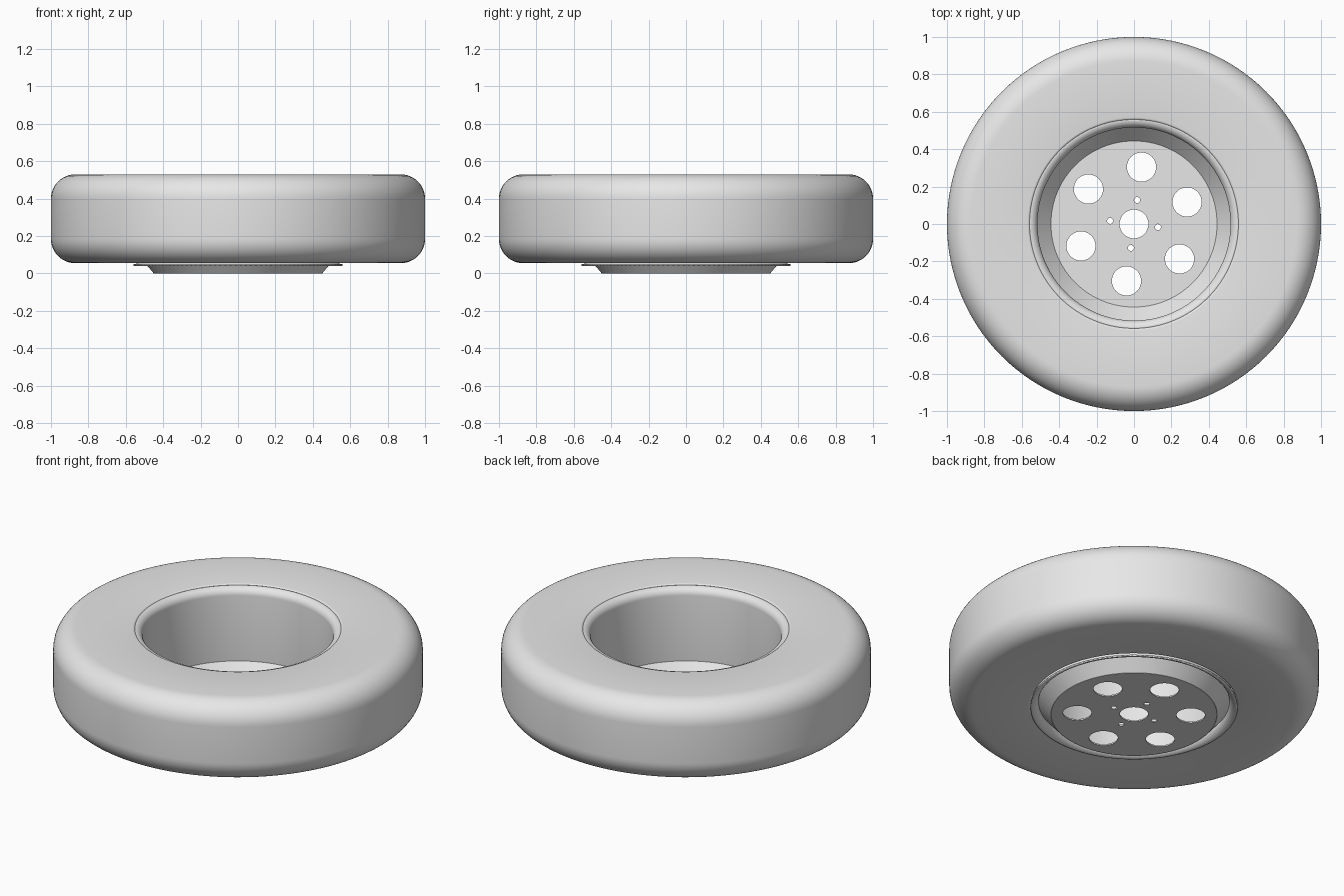
import bpy, bmesh
from math import sin, cos, radians, tau

cube = bpy.data.objects.get("Cube")
if cube:
    bpy.data.objects.remove(cube)

GREY = (0.8, 0.8, 0.8, 1)
grey = bpy.data.materials.new("plain grey")
grey.use_nodes = True
grey.diffuse_color = GREY
grey.node_tree.nodes["Principled BSDF"].inputs["Base Color"].default_value = GREY


def arc(cx, cz, r, start, end, steps=8):
    """Points (radius, height) along an arc, angles in degrees."""
    angles = [radians(start + (end - start) * i / steps) for i in range(steps + 1)]
    return [(cx + r * cos(a), cz + r * sin(a)) for a in angles]


def shade(obj):
    bpy.ops.object.select_all(action='DESELECT')
    obj.select_set(True)
    bpy.context.view_layer.objects.active = obj
    bpy.ops.object.shade_smooth_by_angle(angle=radians(30))


def lathe(name, profile, closed=True, segments=128):
    """Revolve a profile around the z axis."""
    bm = bmesh.new()
    verts = [bm.verts.new((r, 0, z)) for r, z in profile]
    pairs = list(zip(verts, verts[1:]))
    if closed:
        pairs.append((verts[-1], verts[0]))
    edges = [bm.edges.new(p) for p in pairs]
    bmesh.ops.spin(bm, geom=verts + edges, cent=(0, 0, 0), axis=(0, 0, 1),
                   angle=tau, steps=segments)
    bmesh.ops.remove_doubles(bm, verts=bm.verts, dist=0.0001)
    bmesh.ops.recalc_face_normals(bm, faces=bm.faces)
    mesh = bpy.data.meshes.new(name)
    bm.to_mesh(mesh)
    bm.free()
    mesh.materials.append(grey)
    obj = bpy.data.objects.new(name, mesh)
    bpy.context.collection.objects.link(obj)
    shade(obj)
    return obj


# Tyre: broad rounded shoulders, tight rounding at the bead
low, high, bore, shoulder, bead = 0.055, 0.53, 0.555, 0.13, 0.015
lathe("tyre",
      arc(1 - shoulder, low + shoulder, shoulder, -90, 0, 12)
      + arc(1 - shoulder, high - shoulder, shoulder, 0, 90, 12)
      + arc(bore + bead, high - bead, bead, 90, 180, 4)
      + arc(bore + bead, low + bead, bead, 180, 270, 4))

# Rim barrel with a flared lip at each end
barrel = lathe("rim_barrel",
               arc(0.56, 0.085, 0.04, 270, 180) + arc(0.56, 0.48, 0.04, 180, 90),
               closed=False)
wall = barrel.modifiers.new("wall thickness", 'SOLIDIFY')
wall.thickness = 0.008
wall.offset = 0

# Sloped wall joining the barrel to the hub plate
lathe("rim_cone", [(0.45, 0), (0.522, 0.085), (0.516, 0.09), (0.444, 0.008)])

# Hub plate: filled outline with vent, bolt and centre holes
curve = bpy.data.curves.new("hub_plate", 'CURVE')
curve.dimensions = '2D'
curve.fill_mode = 'BOTH'
curve.extrude = 0.004


def add_circle(x, y, r, count):
    spline = curve.splines.new('POLY')
    spline.points.add(count - 1)
    for i, p in enumerate(spline.points):
        a = tau * i / count
        p.co = (x + r * cos(a), y + r * sin(a), 0, 1)
    spline.use_cyclic_u = True


def add_hole_ring(count, ring, r, sides):
    for i in range(count):
        a = radians(82.5) + tau * i / count
        add_circle(ring * cos(a), ring * sin(a), r, sides)


add_circle(0, 0, 0.448, 128)
add_circle(0, 0, 0.077, 48)
add_hole_ring(6, 0.307, 0.078, 48)
add_hole_ring(4, 0.129, 0.016, 24)
curve.materials.append(grey)
plate = bpy.data.objects.new("hub_plate", curve)
plate.location.z = 0.004
bpy.context.collection.objects.link(plate)
bpy.ops.object.select_all(action='DESELECT')
plate.select_set(True)
bpy.context.view_layer.objects.active = plate
bpy.ops.object.convert(target='MESH')
shade(bpy.context.view_layer.objects.active)
